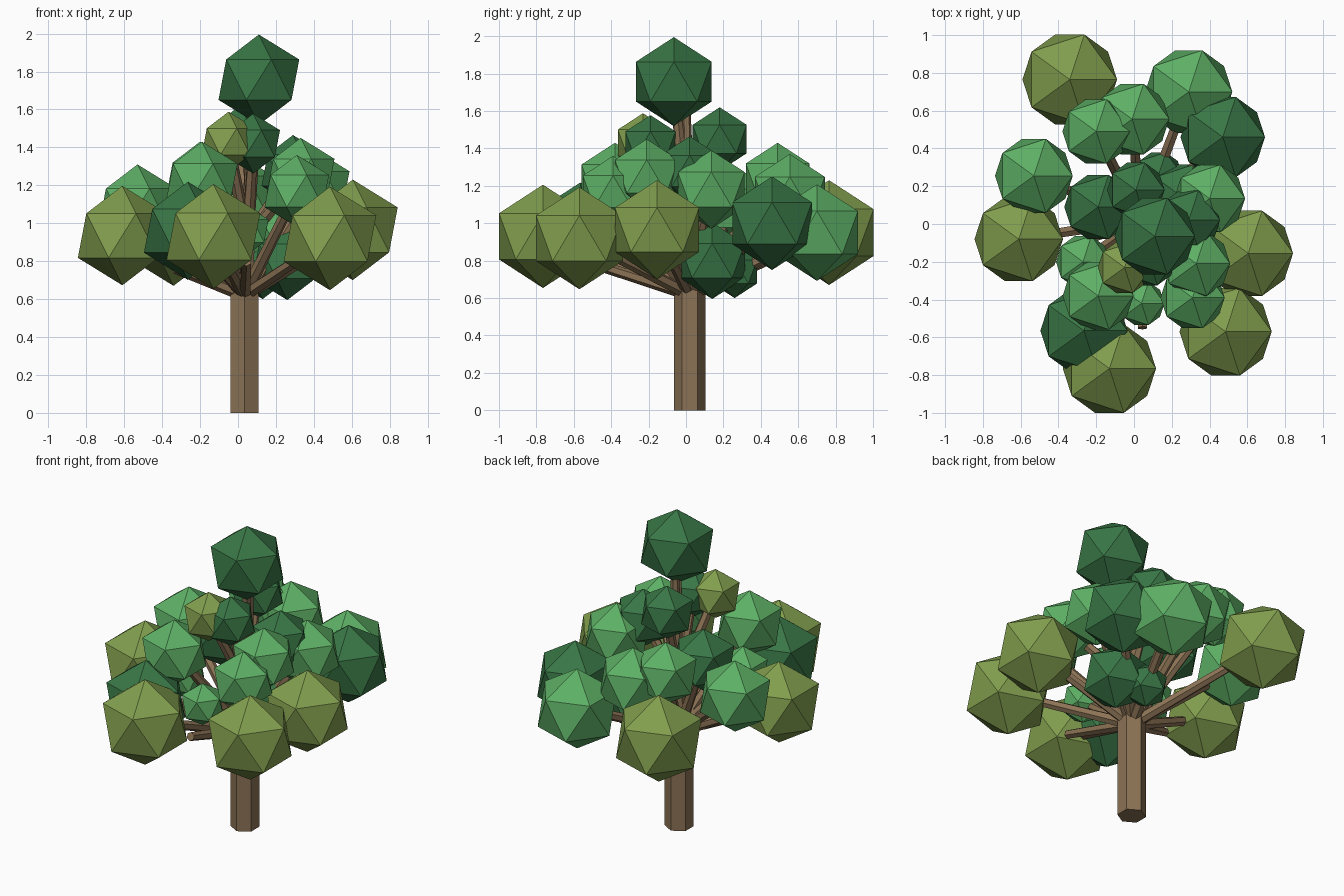
import bpy
import math
from mathutils import Vector

old = bpy.data.objects.get("Cube")
if old:
    bpy.data.objects.remove(old, do_unlink=True)


def make_material(name, colour):
    mat = bpy.data.materials.new(name)
    mat.use_nodes = True
    mat.diffuse_color = (*colour, 1)
    mat.node_tree.nodes["Principled BSDF"].inputs["Base Color"].default_value = (*colour, 1)
    return mat


bark = make_material("bark brown", (.26, .17, .09))
olive = make_material("olive leaves", (.22, .34, .075))
fresh = make_material("fresh green leaves", (.11, .43, .13))
deep = make_material("deep green leaves", (.04, .18, .06))


def finish(name, mat):
    obj = bpy.context.object
    obj.name = name
    obj.data.materials.append(mat)
    return obj


def limb(name, start, end, radius, tip):
    """Six-sided tapered stick between two points."""
    start, end = Vector(start), Vector(end)
    axis = end - start
    bpy.ops.mesh.primitive_cone_add(vertices=6, radius1=radius, radius2=tip,
                                    depth=axis.length, location=(start + end) / 2)
    obj = finish(name, bark)
    obj.rotation_euler = axis.to_track_quat("Z", "Y").to_euler()
    return obj


def leaf_ball(name, centre, radius, mat):
    bpy.ops.mesh.primitive_ico_sphere_add(subdivisions=1, radius=radius, location=centre)
    return finish(name, mat)


# Trunk: hexagonal prism with corners on the y axis
crown = Vector((.035, .02, .62))
bpy.ops.mesh.primitive_cylinder_add(vertices=6, radius=.085, depth=.68,
                                    location=(crown.x, crown.y, .34))
finish("trunk", bark)

# Leader rising from the trunk into the top leaves
leader_top = Vector((.08, .0, 1.6))
limb("leader", crown, leader_top, .05, .025)

# Leaf clusters: x, y, z, radius
clusters = {
    "olive": (olive, [
        (-.34, .765, .95, .28), (-.61, -.08, .935, .262), (-.13, -.765, .93, .276),
        (.485, -.57, .92, .273), (.605, -.155, .965, .265), (-.05, -.23, 1.43, .158)]),
    "fresh": (fresh, [
        (.29, .70, .95, .258), (-.01, .555, 1.15, .22), (-.2, .49, 1.23, .2),
        (-.53, .255, 1.08, .23), (.4, .135, 1.18, .21), (.33, -.21, 1.25, .2),
        (.31, -.39, 1.17, .19), (-.19, -.38, 1.22, .21), (-.27, -.2, 1.0, .16),
        (.04, -.42, .96, .135)]),
    "deep": (deep, [
        (.11, -.065, 1.757, .238), (.47, .46, 1.0, .25), (-.265, -.565, .96, .258),
        (-.19, .09, 1.16, .2), (.01, .18, 1.45, .17), (.08, -.19, 1.42, .158),
        (.29, .02, 1.28, .185), (.26, .14, .8, .205), (.13, .26, .74, .14)]),
}

for shade, (mat, balls) in clusters.items():
    for i, (x, y, z, r) in enumerate(balls, 1):
        centre = Vector((x, y, z))
        leaf_ball(f"{shade}_leaves_{i}", centre, r, mat)
        # Upper clusters hang on the leader, the wide ones on the trunk top
        root = crown if z < 1.25 else crown.lerp(leader_top, .3)
        limb(f"{shade}_branch_{i}", root, centre, .035, .026)

# Bare branch, the tip pushing past the front leaves
limb("bare_front_branch", crown, (.045, -.55, .8), .035, .027)
limb("bare_side_branch", crown, (-.33, -.11, .76), .035, .027)
limb("leader_tip", leader_top, (.1, -.05, 1.75), .025, .02)
